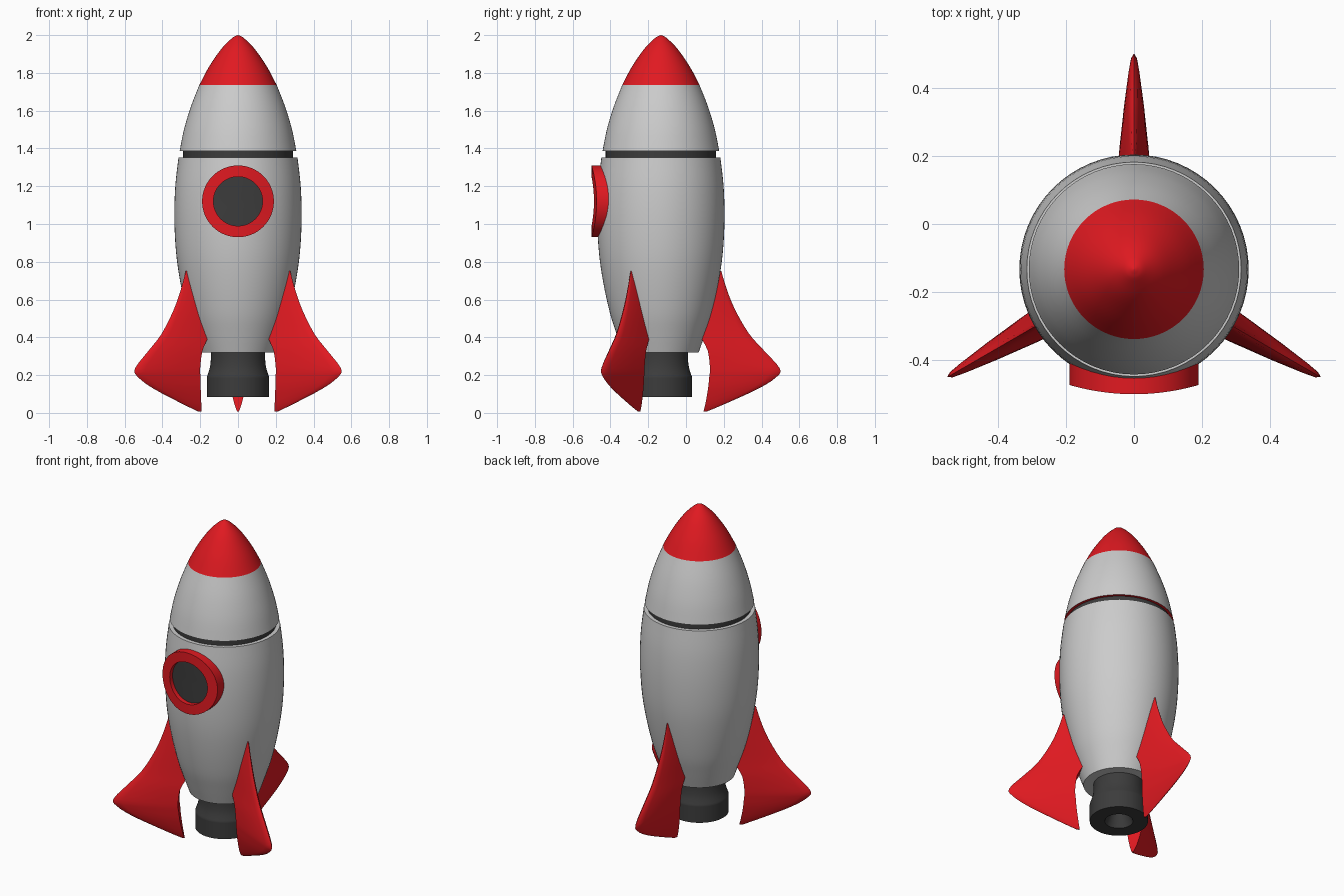
import bpy, bmesh, math
from mathutils import Matrix, Vector

if "Cube" in bpy.data.objects:
    bpy.data.objects.remove(bpy.data.objects["Cube"])

AXIS = Matrix.Translation((0, -0.133, 0))


def material(name, color):
    m = bpy.data.materials.new(name)
    m.diffuse_color = color
    m.use_nodes = True
    m.node_tree.nodes["Principled BSDF"].inputs["Base Color"].default_value = m.diffuse_color
    return m


RED = material("red", (0.75, 0.01, 0.015, 1))
DARK = material("dark", (0.045, 0.045, 0.045, 1))


def finish(name, bm, mat=None):
    me = bpy.data.meshes.new(name)
    bm.to_mesh(me)
    bm.free()
    ob = bpy.data.objects.new(name, me)
    bpy.context.collection.objects.link(ob)
    if mat:
        me.materials.append(mat)
    bpy.ops.object.select_all(action='DESELECT')
    ob.select_set(True)
    bpy.context.view_layer.objects.active = ob
    bpy.ops.object.shade_smooth_by_angle(angle=math.radians(35))
    return ob


def spline(pts, n=4):
    """Catmull-Rom curve through tuples of any length."""
    v = [Vector(p) for p in pts]
    out = []
    for i in range(len(v) - 1):
        a, b, c, d = v[max(i - 1, 0)], v[i], v[i + 1], v[min(i + 2, len(v) - 1)]
        for k in range(n):
            t = k / n
            out.append(0.5 * (2 * b + (c - a) * t + (2 * a - 5 * b + 4 * c - d) * t * t
                              + (3 * b - a - 3 * c + d) * t ** 3))
    return [tuple(p) for p in out + [v[-1]]]


def skin(rings):
    """Join closed rings of equal point count into a tube."""
    bm = bmesh.new()
    rows = [[bm.verts.new(p) for p in r] for r in rings]
    n = len(rings[0])
    for lo, hi in zip(rows, rows[1:]):
        for j in range(n):
            k = (j + 1) % n
            bm.faces.new((lo[j], lo[k], hi[k], hi[j]))
    return bm, rows


def lathe(profile, seg=64):
    """Revolve (radius, height) points, listed bottom to top along the outside."""
    bm, _ = skin([[(r * math.cos(2 * math.pi * j / seg), r * math.sin(2 * math.pi * j / seg), z)
                   for j in range(seg)] for r, z in profile])
    bmesh.ops.remove_doubles(bm, verts=bm.verts, dist=1e-5)
    return bm


def body_part(name, profile, mat=None):
    bm = lathe(profile)
    bm.transform(AXIS)
    return finish(name, bm, mat)


# Hull, groove and nose
lower = spline([(0.20, 0.32), (0.235, 0.42), (0.27, 0.53), (0.305, 0.69), (0.328, 0.85),
                (0.337, 1.03), (0.332, 1.2), (0.315, 1.352)])
body_part("lower_hull", [(0, 0.32)] + lower + [(0.28, 1.352)])
body_part("groove_band", [(0.292, 1.352), (0.292, 1.387)], DARK)
body_part("groove_lip", [(0.285, 1.386), (0.309, 1.386)], RED)
body_part("upper_hull", spline([(0.309, 1.386), (0.286, 1.5), (0.25, 1.62), (0.205, 1.735)]))
body_part("nose_cone", spline([(0.205, 1.735), (0.155, 1.83), (0.09, 1.925), (0.035, 1.981),
                               (0.012, 1.996), (0, 2.0)]), RED)

# Engine nozzle with a recessed outlet
body_part("nozzle", [(0, 0.17), (0.05, 0.16), (0.08, 0.085), (0.165, 0.085), (0.165, 0.185)]
          + spline([(0.165, 0.19), (0.15, 0.235), (0.144, 0.28), (0.144, 0.33)]), DARK)


# Porthole, bent gently around the hull
def porthole_part(name, profile, mat):
    bm = lathe(profile)
    bm.transform(Matrix.Translation((0, 0, 1.12)) @ Matrix.Rotation(math.pi / 2, 4, 'X'))
    for v in bm.verts:
        v.co.y += 0.75 * v.co.x ** 2
    finish(name, bm, mat)


porthole_part("window_frame", [(0.19, 0.40), (0.19, 0.50), (0.13, 0.50), (0.13, 0.43)], RED)
porthole_part("window_glass", [(0.13, 0.472), (0.09, 0.472), (0.045, 0.472), (0, 0.472)], DARK)

# Fins: height, inner radius, outer radius, half thickness at the root
FIN = spline([(0.008, 0.226, 0.245, 0.005), (0.05, 0.236, 0.345, 0.02), (0.13, 0.25, 0.52, 0.038),
              (0.19, 0.256, 0.612, 0.046), (0.235, 0.26, 0.63, 0.05), (0.33, 0.248, 0.546, 0.053),
              (0.42, 0.21, 0.466, 0.052), (0.55, 0.235, 0.391, 0.042),
              (0.66, 0.27, 0.347, 0.026), (0.75, 0.305, 0.32, 0.005)], 3)
SECTION = [(0, 1), (0.3, 0.82), (0.6, 0.58), (0.85, 0.33), (0.96, 0.18)]


def fin_ring(z, ri, ro, t):
    side = [(ri + (ro - ri) * u, w * t) for u, w in SECTION]
    loop = [(r, -y, z) for r, y in side] + [(ro, 0, z)] + [(r, y, z) for r, y in reversed(side)]
    return loop


for label, deg in (("back", 90), ("left", 210), ("right", 330)):
    bm, rows = skin([fin_ring(*row) for row in FIN])
    bm.faces.new(rows[0])
    bm.faces.new(rows[-1])
    bmesh.ops.recalc_face_normals(bm, faces=bm.faces)
    bm.transform(AXIS @ Matrix.Rotation(math.radians(deg), 4, 'Z'))
    finish(label + "_fin", bm, RED)
